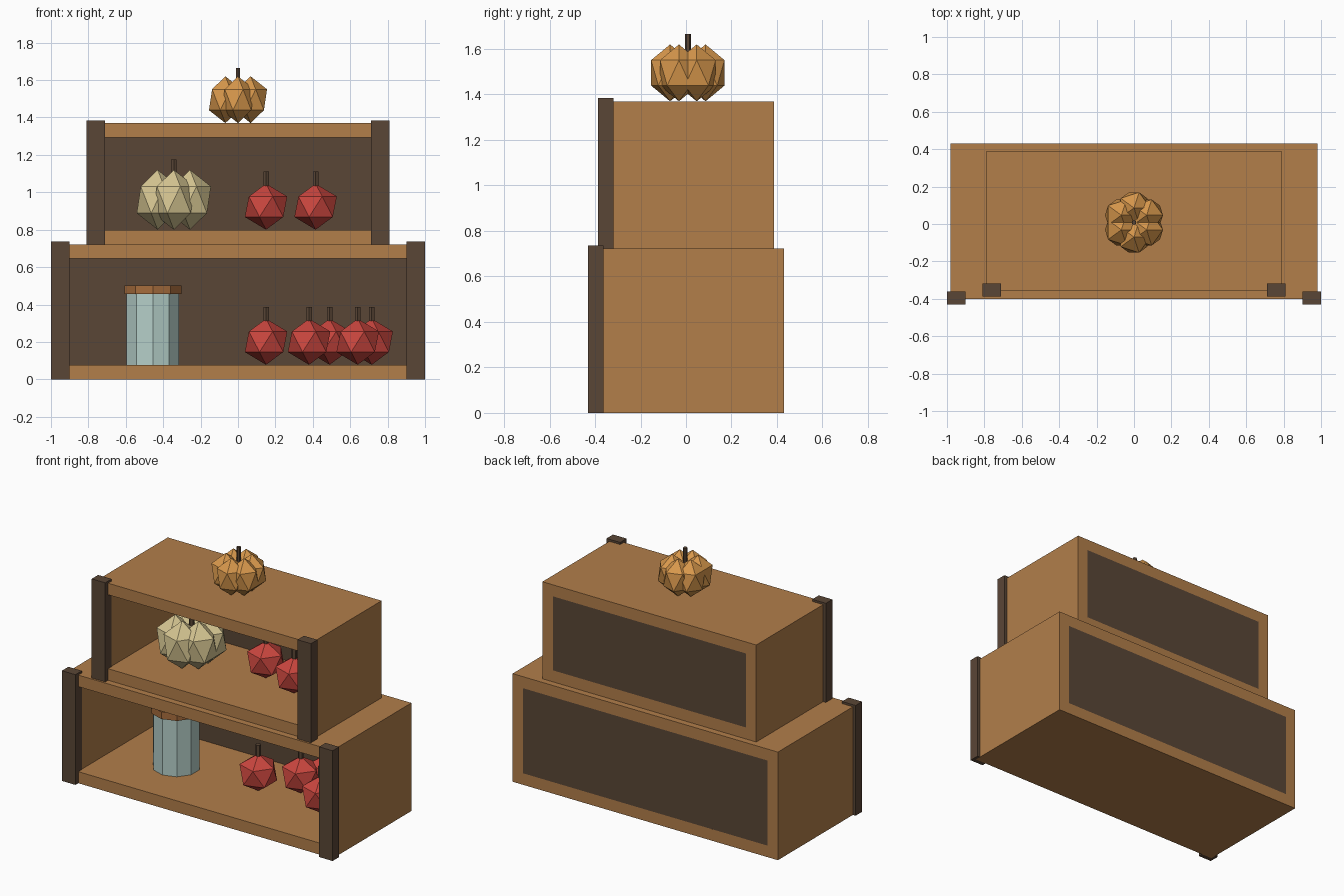
import bpy, bmesh, math
from mathutils import Matrix, Vector

if "Cube" in bpy.data.objects:
    bpy.data.objects.remove(bpy.data.objects["Cube"])


def material(name, r, g, b):
    lin = lambda c: ((c / 255 + 0.055) / 1.055) ** 2.4
    m = bpy.data.materials.new(name)
    m.diffuse_color = (lin(r), lin(g), lin(b), 1)
    m.use_nodes = True
    m.node_tree.nodes["Principled BSDF"].inputs["Base Color"].default_value = m.diffuse_color
    return m


WOOD = material("wood", 178, 126, 74)
DARK = material("dark_wood", 90, 70, 54)
RED = material("apple_red", 202, 70, 62)
ORANGE = material("pumpkin_orange", 216, 152, 76)
CREAM = material("pale_squash", 214, 198, 146)
GLASS = material("jar_glass", 180, 206, 200)
LID = material("jar_lid_brown", 166, 108, 60)


def finish(name, bm, mat):
    bmesh.ops.recalc_face_normals(bm, faces=bm.faces)
    me = bpy.data.meshes.new(name)
    bm.to_mesh(me)
    bm.free()
    me.materials.append(mat)
    ob = bpy.data.objects.new(name, me)
    bpy.context.collection.objects.link(ob)
    return ob


def box(name, mat, x0, x1, y0, y1, z0, z1):
    bm = bmesh.new()
    mid = Vector(((x0 + x1) / 2, (y0 + y1) / 2, (z0 + z1) / 2))
    size = Matrix.Diagonal((x1 - x0, y1 - y0, z1 - z0, 1))
    bmesh.ops.create_cube(bm, size=1, matrix=Matrix.Translation(mid) @ size)
    return finish(name, bm, mat)


def cylinder(name, mat, x, y, z0, z1, r, sides):
    bm = bmesh.new()
    bmesh.ops.create_cone(bm, cap_ends=True, segments=sides, radius1=r, radius2=r, depth=z1 - z0,
                          matrix=Matrix.Translation((x, y, (z0 + z1) / 2)))
    return finish(name, bm, mat)


def lobes(name, mat, centres, r, rz):
    # one or more squashed icosahedra in a single mesh
    bm = bmesh.new()
    for c in centres:
        bmesh.ops.create_icosphere(bm, subdivisions=1, radius=1,
                                   matrix=Matrix.Translation(c) @ Matrix.Diagonal((r, r, rz, 1)))
    return finish(name, bm, mat)


def crate(name, hx, y0, y1, z0, z1, t=0.077):
    # open rectangular tube running front to back
    bm = bmesh.new()
    rings = []
    for y in (y0, y1):
        for d in (0, t):
            pts = [(-hx + d, z0 + d), (hx - d, z0 + d), (hx - d, z1 - d), (-hx + d, z1 - d)]
            rings.append([bm.verts.new((x, y, z)) for x, z in pts])
    fo, fi, bo, bi = rings
    for a, b in ((fo, fi), (fi, bi), (bi, bo), (bo, fo)):
        for i in range(4):
            j = (i + 1) % 4
            bm.faces.new((a[i], a[j], b[j], b[i]))
    finish(name + "_body", bm, WOOD)
    # dark back panel filling the rear opening
    box(name + "_back_panel", DARK, -hx + t, hx - t, y1 - 0.03, y1, z0 + t, z1 - t)
    # front corner posts
    for side, label in ((-1, "left"), (1, "right")):
        xs = sorted((side * (hx + 0.02), side * (hx - 0.08)))
        box(f"{name}_{label}_post", DARK, *xs, y0 - 0.03, y0 + 0.038, z0, z1 + 0.014)


def pumpkin(name, mat, x, y, z, ring, r, rz, stem_top, stem_r):
    centres = []
    for i in range(6):
        a = math.radians(30 + 60 * i)
        centres.append((x + ring * math.cos(a), y + ring * math.sin(a), z + rz))
    lobes(name, mat, centres, r, rz)
    cylinder(name + "_stem", DARK, x, y, z + rz, stem_top, stem_r, 6)


# stacked crates
crate("lower_crate", 0.98, -0.40, 0.43, 0.0, 0.722)
crate("upper_crate", 0.79, -0.357, 0.387, 0.722, 1.37)

# pumpkins
pumpkin("orange_pumpkin", ORANGE, 0, 0.008, 1.37, 0.078, 0.098, 0.125, 1.665, 0.013)
pumpkin("pale_pumpkin", CREAM, -0.343, 0.0, 0.80, 0.10, 0.125, 0.16, 1.175, 0.017)

# apples: x, y, shelf height
apples = [(0.15, 0.0, 0.078), (0.38, 0.12, 0.078), (0.64, -0.04, 0.078),
          (0.49, 0.25, 0.078), (0.715, 0.20, 0.078),
          (0.15, 0.08, 0.80), (0.415, 0.0, 0.80)]
for n, (x, y, z) in enumerate(apples, 1):
    lobes(f"apple_{n}", RED, [(x, y, z + 0.123)], 0.127, 0.123)
    cylinder(f"apple_stem_{n}", DARK, x, y, z + 0.2, z + 0.31, 0.017, 6)

# jar
cylinder("jar_body", GLASS, -0.455, 0.0, 0.077, 0.456, 0.147, 10)
cylinder("jar_lid", LID, -0.455, 0.0, 0.456, 0.503, 0.16, 10)
